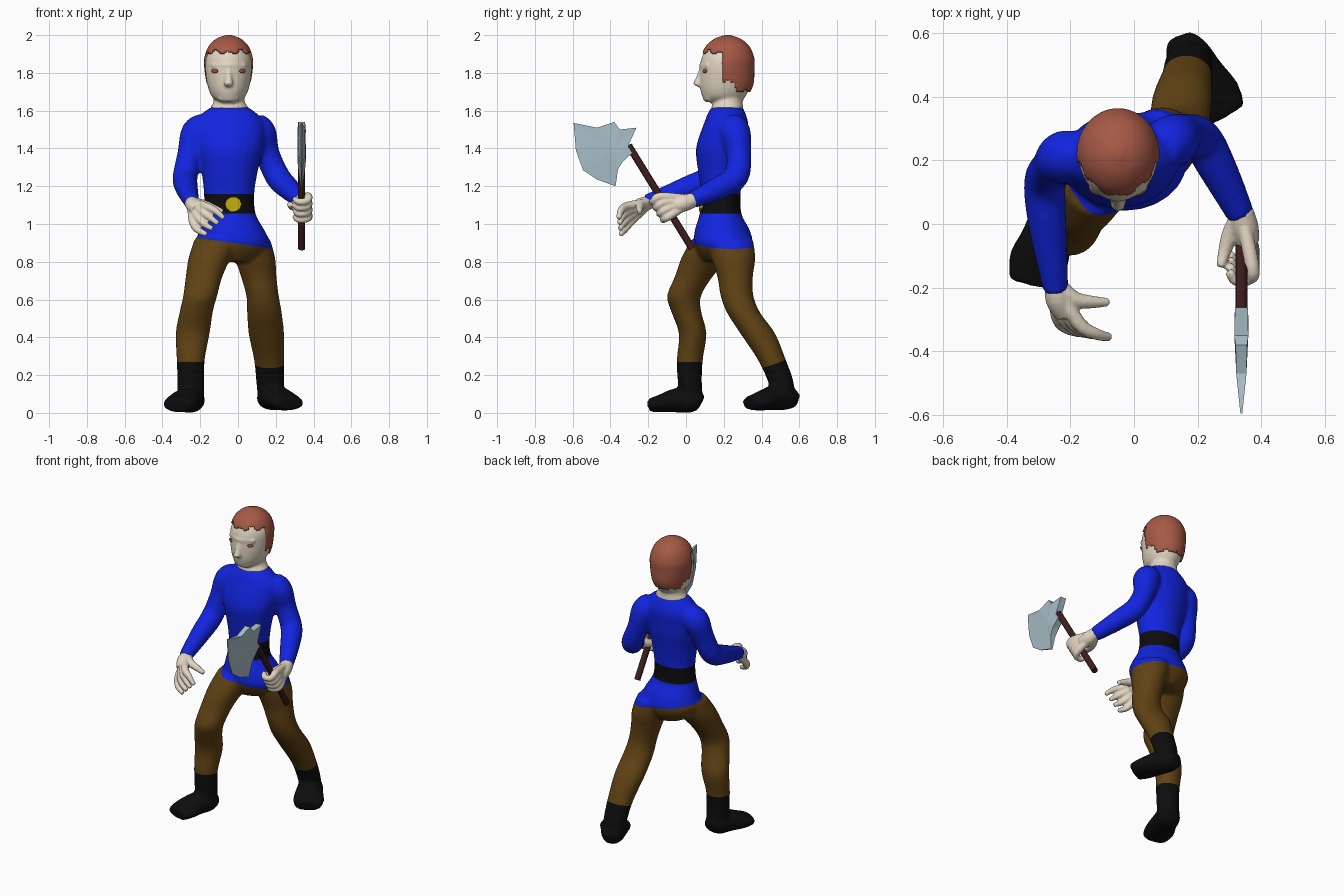
import bpy, bmesh, math
from mathutils import Vector

def mat(name, rgb):
    m = bpy.data.materials.new(name)
    m.diffuse_color = (*rgb, 1)
    return m

BLUE = mat("tunic_blue", (0.006, 0.018, 0.75))
BROWN = mat("trouser_brown", (0.12, 0.056, 0.007))
BLACK = mat("leather_black", (0.004, 0.004, 0.004))
SKIN = mat("skin", (0.76, 0.67, 0.54))
HAIR = mat("hair_auburn", (0.38, 0.1, 0.06))
EYE = mat("eye_red_brown", (0.35, 0.08, 0.06))
STEEL = mat("steel", (0.4, 0.52, 0.58))
WOOD = mat("haft_wood", (0.05, 0.013, 0.013))
GOLD = mat("buckle_gold", (0.55, 0.42, 0.005))

def spline(rows, n):
    """Catmull-Rom through rows of equal-length tuples."""
    out = []
    for i in range(len(rows) - 1):
        p = [rows[max(i - 1, 0)], rows[i], rows[i + 1], rows[min(i + 2, len(rows) - 1)]]
        for k in range(n):
            t = k / n
            out.append([0.5 * (2 * b + (c - a) * t + (2 * a - 5 * b + 4 * c - d) * t * t
                        + (3 * b - a - 3 * c + d) * t ** 3) for a, b, c, d in zip(*p)])
    return out + [list(rows[-1])]

def loft(bm, rows, flat=False, segs=24, sub=4):
    """Skin elliptical rings (x, y, z, a[, b]); flat keeps the rings horizontal."""
    pts = spline([r if len(r) == 5 else (*r, r[3]) for r in rows], sub)
    span = Vector(pts[-1][:3]) - Vector(pts[0][:3])
    ref = Vector((0, 0, 1)) if abs(span.normalized().z) < 0.75 and not flat else Vector((0, 1, 0))
    rings = []
    for i, p in enumerate(pts):
        t = Vector(pts[min(i + 1, len(pts) - 1)][:3]) - Vector(pts[max(i - 1, 0)][:3])
        t = Vector((0, 0, 1)) if flat else t.normalized()
        side = t.cross(ref).normalized()
        up = side.cross(t)
        rings.append([bm.verts.new(Vector(p[:3]) + side * p[3] * math.cos(2 * math.pi * k / segs)
                      + up * p[4] * math.sin(2 * math.pi * k / segs)) for k in range(segs)])
    for r0, r1 in zip(rings, rings[1:]):
        for k in range(segs):
            j = (k + 1) % segs
            bm.faces.new((r0[k], r0[j], r1[j], r1[k]))
    bm.faces.new(rings[0])
    bm.faces.new(rings[-1])

def finish(bm, name, mats, smooth=True, voxel=0, iters=3):
    """Make an object; with voxel set, fuse the pieces into one soft skin first."""
    bmesh.ops.recalc_face_normals(bm, faces=bm.faces)
    me = bpy.data.meshes.new(name)
    bm.to_mesh(me)
    bm.free()
    ob = bpy.data.objects.new(name, me)
    bpy.context.collection.objects.link(ob)
    if voxel:
        r = ob.modifiers.new("fuse", 'REMESH')
        r.mode, r.voxel_size = 'VOXEL', voxel
        s = ob.modifiers.new("soften", 'SMOOTH')
        s.factor, s.iterations = 0.5, iters
        dg = bpy.context.evaluated_depsgraph_get()
        me = bpy.data.meshes.new_from_object(ob.evaluated_get(dg))
        ob.modifiers.clear()
        ob.data = me
    me.materials.clear()
    for m in mats:
        me.materials.append(m)
    for p in me.polygons:
        p.use_smooth = smooth
        p.material_index = 0
    return ob

# Body: torso, arms, legs and boots fused into one skin
bm = bmesh.new()
loft(bm, [(-.03, .2, .80, .1, .1), (-.03, .2, .84, .165, .13), (-.028, .198, .9, .195, .155),
          (-.033, .192, .97, .172, .145), (-.045, .183, 1.05, .14, .112), (-.047, .185, 1.15, .133, .104),
          (-.045, .183, 1.27, .148, .118), (-.045, .186, 1.38, .175, .134), (-.045, .195, 1.45, .185, .13),
          (-.045, .212, 1.53, .185, .118), (-.045, .215, 1.585, .145, .1), (-.045, .218, 1.62, .095, .082)], True)
loft(bm, [(-.17, .22, 1.52, .07), (-.22, .21, 1.48, .083), (-.255, .18, 1.37, .066), (-.28, .13, 1.25, .066),
          (-.272, 0, 1.19, .06), (-.245, -.21, 1.115, .04)])
loft(bm, [(.08, .24, 1.53, .07), (.12, .26, 1.48, .083), (.155, .28, 1.37, .066), (.21, .265, 1.25, .066),
          (.265, .17, 1.19, .06), (.335, .03, 1.125, .044)])
loft(bm, [(-.25, .03, .06, .07, .06), (-.25, .02, .17, .072, .064), (-.25, .02, .28, .074, .069),
          (-.24, .035, .42, .09, .073), (-.22, 0, .54, .088, .08), (-.2, -.01, .62, .09, .09),
          (-.18, .04, .72, .097, .1), (-.15, .1, .82, .112, .125), (-.11, .16, .92, .12, .13)], True)
loft(bm, [(.175, .52, .07, .07, .06), (.17, .5, .17, .074, .068), (.165, .455, .28, .08, .074),
          (.15, .38, .42, .094, .092), (.14, .305, .53, .092, .088), (.13, .27, .62, .086, .087),
          (.11, .26, .72, .094, .094), (.09, .25, .82, .107, .117), (.06, .23, .92, .11, .125)], True)
loft(bm, [(-.24, .08, .05, .045, .04), (-.245, .04, .065, .072, .064), (-.275, -.05, .066, .082, .064),
          (-.3, -.12, .052, .094, .05), (-.317, -.19, .04, .078, .036)])
loft(bm, [(.148, .585, .065, .045, .04), (.165, .54, .078, .07, .062), (.2, .47, .08, .082, .066),
          (.245, .395, .062, .094, .05), (.278, .335, .05, .08, .036)])
body = finish(bm, "body_clothing", [BLUE, BROWN, BLACK], voxel=0.012)

# Cut clean colour borders: hem, belt edges, boot tops
bm = bmesh.new()
bm.from_mesh(body.data)
for co, no in [((-.03, .2, .9), (.15, 0, 1)), ((0, 0, 1.055), (0, 0, 1)), ((0, 0, 1.16), (0, 0, 1)),
               ((0, 0, .27), (0, 0, 1)), ((0, .4, .235), (0, -.35, 1))]:
    bmesh.ops.bisect_plane(bm, geom=bm.verts[:] + bm.edges[:] + bm.faces[:], dist=0.0004,
                           plane_co=co, plane_no=Vector(no).normalized())
for f in bm.faces:
    c = f.calc_center_median()
    boot = .27 if c.x < -.03 else .235 + .35 * (c.y - .4)
    belt = 1.055 < c.z < 1.16 and -.2 < c.x < .13 and c.y > .04
    hem = .9 - .15 * (c.x + .03)
    f.material_index = 2 if belt or (c.z < boot and c.z < .4) else 1 if c.z < hem else 0
    f.smooth = True
bm.to_mesh(body.data)
bm.free()

# Belt buckle
bm = bmesh.new()
loft(bm, [(-.025, .09, 1.105, .044, .04), (-.025, .068, 1.105, .044, .04)], segs=10, sub=1)
finish(bm, "belt_buckle", [GOLD], smooth=False)

# Head with neck, nose, brow and chin
bm = bmesh.new()
X = -.05
loft(bm, [(X, .2, 1.645, .05, .09), (X, .2, 1.67, .085, .112), (X, .205, 1.72, .108, .13),
          (X, .212, 1.8, .122, .138), (X, .217, 1.88, .12, .134), (X, .22, 1.95, .082, .092),
          (X, .22, 1.98, .04, .04)], True, 32)
loft(bm, [(-.045, .218, 1.57, .1, .085), (-.045, .218, 1.615, .1, .084), (-.047, .222, 1.65, .082, .078),
          (-.05, .225, 1.72, .08, .075)], True)
loft(bm, [(X, .085, 1.83, .012), (X, .07, 1.775, .017), (X, .063, 1.74, .024), (X, .085, 1.725, .016)], True)
loft(bm, [(X - .05, .13, 1.67, .02), (X, .112, 1.67, .024), (X + .05, .13, 1.67, .02)])
loft(bm, [(X - .09, .12, 1.84, .012), (X, .083, 1.84, .014), (X + .09, .12, 1.84, .012)])
finish(bm, "head", [SKIN], voxel=0.008, iters=3)

# Hair cap: an enlarged skull trimmed along the hairline
bm = bmesh.new()
loft(bm, [(X, .225, 1.67, .095, .1), (X, .222, 1.74, .115, .135), (X, .22, 1.82, .128, .142),
          (X, .22, 1.88, .128, .141), (X, .22, 1.94, .106, .116), (X, .22, 1.98, .066, .07),
          (X, .22, 2.0, .015, .015)], True, 64, 8)
def bald(c):
    line = 1.915 if c.y < .19 else 1.755 if c.y < .265 else 1.7
    return c.z < line + .008 * math.sin(c.x * 90) + .006 * math.sin(c.y * 120)
bmesh.ops.delete(bm, geom=[f for f in bm.faces if bald(f.calc_center_median())], context='FACES')
hair = finish(bm, "hair", [HAIR])
sol = hair.modifiers.new("thickness", 'SOLIDIFY')
sol.thickness, sol.offset = 0.012, -1

# Eyes
for s in (-1, 1):
    bm = bmesh.new()
    bmesh.ops.create_uvsphere(bm, u_segments=12, v_segments=8, radius=1)
    eye = finish(bm, "eye", [EYE])
    eye.scale = (.02, .006, .011)
    eye.rotation_euler.z = s * math.radians(30)
    eye.location = (X + s * .073, .099, 1.81)

# Open hand: four finger chains fused from the wrist, plus thumb
bm = bmesh.new()
wrist = Vector((-.247, -.18, 1.118))
loft(bm, [(*wrist, .034), (-.238, -.235, 1.1, .04), (-.215, -.28, 1.075, .036)])
for i in range(4):
    k = i / 3
    base = Vector((-.175, -.31, 1.095)).lerp(Vector((-.24, -.285, 1.02)), k)
    mid = Vector((-.12, -.345, 1.07)).lerp(Vector((-.215, -.325, .97)), k)
    tip = Vector((-.075, -.355, 1.03)).lerp(Vector((-.165, -.345, .945)), k)
    loft(bm, [(*wrist, .022), (*base, .023), (*mid, .019), (*tip, .013)], segs=12)
loft(bm, [(*wrist, .025), (-.19, -.235, 1.105, .026), (-.13, -.245, 1.085, .02), (-.08, -.245, 1.065, .013)], segs=12)
finish(bm, "open_hand", [SKIN], voxel=0.006, iters=2)

# Gripping hand: fingers curl round the haft
bm = bmesh.new()
wrist = Vector((.335, .045, 1.13))
along, ahead = Vector((0, -.525, .85)), Vector((0, -.85, -.525))
loft(bm, [(*wrist, .038), (.347, -.01, 1.11, .044), (.358, -.06, 1.095, .036)])
for i in range(4):
    c = Vector((.335, -.11, 1.09)) + along * (-.052 + .037 * i)
    a, b, d, e = (c + Vector((.036, 0, 0)) - ahead * .01, c + Vector((.03, 0, 0)) + ahead * .035,
                  c + Vector((-.015, 0, 0)) + ahead * .042, c + Vector((-.036, 0, 0)) + ahead * .01)
    loft(bm, [(*wrist, .022), (*a, .023), (*b, .019), (*d, .018), (*e, .014)], segs=12)
loft(bm, [(*wrist, .025), (.303, -.03, 1.1, .027), (.285, -.085, 1.095, .021), (.272, -.135, 1.105, .014)], segs=12)
finish(bm, "gripping_hand", [SKIN], voxel=0.006, iters=2)

# Axe haft
bm = bmesh.new()
loft(bm, [(.337, .033, .87, .019), (.337, -.305, 1.417, .019)], segs=12, sub=1)
haft = finish(bm, "axe_haft", [WOOD])
bpy.context.view_layer.objects.active = haft
haft.select_set(True)
bpy.ops.object.shade_smooth_by_angle(angle=math.radians(40))

# Axe head: side outline (y, z, half thickness) thinning to the cutting edge
outline = [(-.595, 1.535, .003), (-.47, 1.51, .016), (-.38, 1.54, .018), (-.35, 1.5, .022), (-.262, 1.51, .02),
           (-.308, 1.41, .022), (-.285, 1.375, .022), (-.335, 1.33, .022), (-.36, 1.29, .018), (-.373, 1.2, .006),
           (-.47, 1.235, .003), (-.545, 1.285, .003), (-.583, 1.39, .003)]
bm = bmesh.new()
L, R = [[bm.verts.new((.337 + s * t, y, z)) for y, z, t in outline] for s in (-1, 1)]
# each cheek fans round a raised centre point
for ring, s in ((L, -1), (R, 1)):
    mid = bm.verts.new((.337 + s * .02, -.39, 1.39))
    for k in range(len(ring)):
        bm.faces.new((ring[k], ring[(k + 1) % len(ring)], mid))
for k in range(len(L)):
    j = (k + 1) % len(L)
    bm.faces.new((L[k], L[j], R[j], R[k]))
finish(bm, "axe_head", [STEEL], smooth=False)
